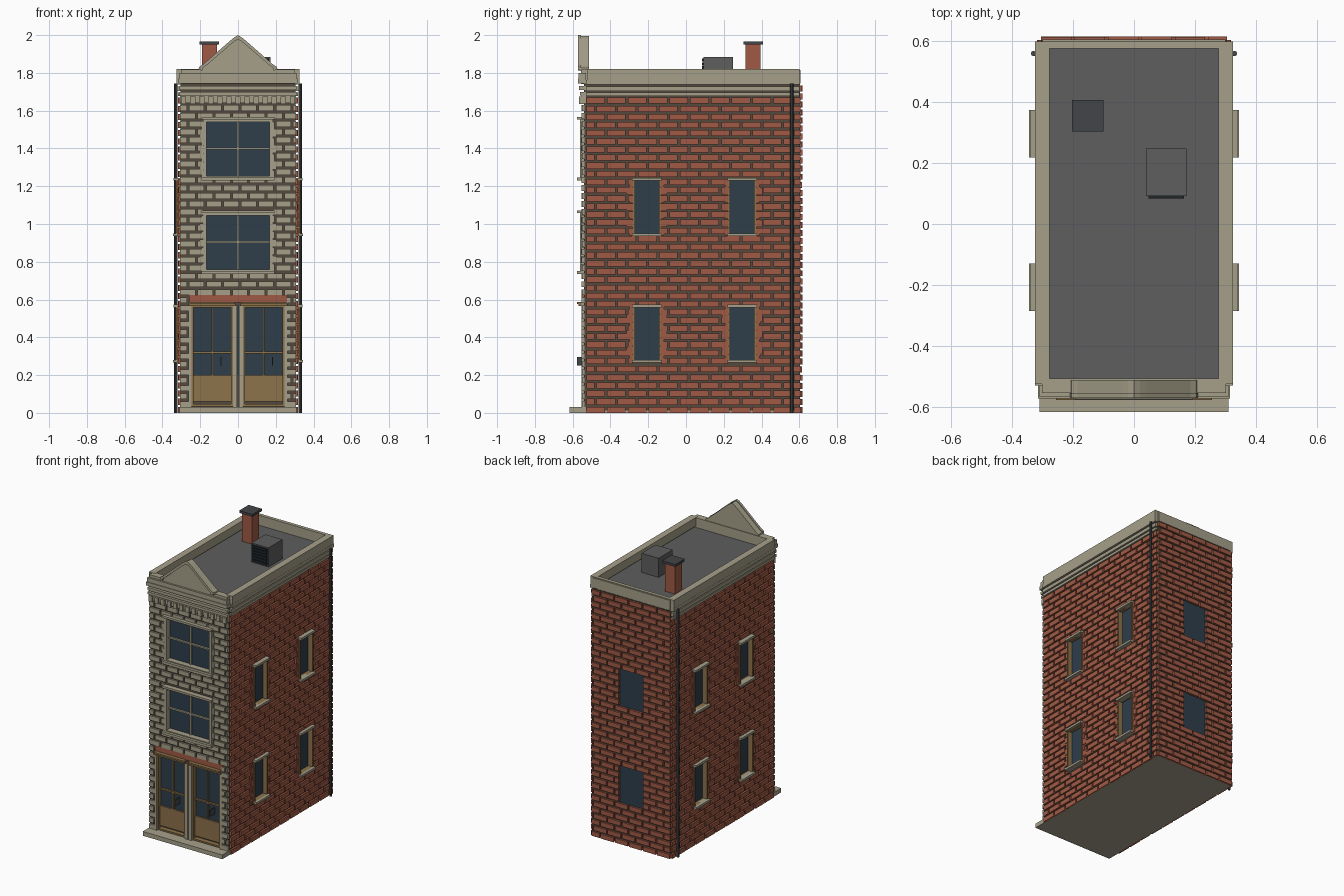
import bpy, bmesh, random

if "Cube" in bpy.data.objects:
    bpy.data.objects.remove(bpy.data.objects["Cube"])

random.seed(4)


def material(name, rgb):
    m = bpy.data.materials.new(name)
    lin = [(c / 255 / 12.92) if c < 11 else ((c / 255 + 0.055) / 1.055) ** 2.4 for c in rgb]
    m.diffuse_color = (*lin, 1)
    m.use_nodes = True
    m.node_tree.nodes["Principled BSDF"].inputs["Base Color"].default_value = m.diffuse_color
    return m


STONE = material("pale_stone", (166, 160, 138))
BRICK = material("red_brick", (160, 90, 70))
MORTAR = material("dark_mortar", (84, 72, 62))
GLASS = material("blue_glass", (46, 61, 74))
WOOD = material("tan_wood", (140, 114, 74))
ROOF = material("roof_grey", (94, 94, 94))
METAL = material("dark_metal", (66, 69, 72))
GRILLE = material("grille_black", (32, 38, 42))


def mesh_object(name, bm, mat):
    bmesh.ops.recalc_face_normals(bm, faces=bm.faces)
    me = bpy.data.meshes.new(name)
    bm.to_mesh(me)
    bm.free()
    me.materials.append(mat)
    ob = bpy.data.objects.new(name, me)
    bpy.context.collection.objects.link(ob)
    return ob


def boxes(name, mat, items):
    """One object from boxes given as x0, x1, y0, y1, z0, z1."""
    bm = bmesh.new()
    for b in items:
        v = [bm.verts.new((x, y, z)) for x in b[0:2] for y in b[2:4] for z in b[4:6]]
        for f in ((0, 1, 3, 2), (4, 6, 7, 5), (0, 4, 5, 1), (2, 3, 7, 6), (0, 2, 6, 4), (1, 5, 7, 3)):
            bm.faces.new([v[i] for i in f])
    return mesh_object(name, bm, mat)


def on_wall(wall, u0, u1, d0, d1, z0, z1):
    """Box on a wall: u runs along it, d stands out from its mortar face."""
    if wall == "front":
        return (u0, u1, -0.54 - d1, -0.54 - d0, z0, z1)
    if wall == "back":
        return (u0, u1, 0.603 + d0, 0.603 + d1, z0, z1)
    if wall == "right":
        return (0.305 + d0, 0.305 + d1, u0, u1, z0, z1)
    return (-0.305 - d1, -0.305 - d0, u0, u1, z0, z1)


def ring(wall, u0, u1, z0, z1, w, d0, d1):
    """Four bars framing an opening, w wide on the inside."""
    return [on_wall(wall, u0, u0 + w, d0, d1, z0, z1), on_wall(wall, u1 - w, u1, d0, d1, z0, z1),
            on_wall(wall, u0 + w, u1 - w, d0, d1, z0, z0 + w),
            on_wall(wall, u0 + w, u1 - w, d0, d1, z1 - w, z1)]


def brick_wall(name, wall, mat, u0, u1, z0, z1, holes, length, depth):
    rows = round((z1 - z0) / 0.0428)
    pitch, gap, items = (z1 - z0) / rows, 0.011, []
    for r in range(rows):
        a, b = z0 + r * pitch, z0 + (r + 1) * pitch - gap
        mid = (a + b) / 2
        u = u0 - (length / 2 if r % 2 else 0)
        while u < u1:
            spans = [(max(u, u0), min(u + length - gap, u1))]
            for h0, h1, hz0, hz1 in holes:
                if hz0 < mid < hz1:
                    spans = [s for p, q in spans for s in ((p, min(q, h0)), (max(p, h1), q))]
            items += [on_wall(wall, p, q, -0.002, depth + random.uniform(-0.0015, 0.0015), a, b)
                      for p, q in spans if q - p > 0.008]
            u += length
    boxes(name, mat, items)


SIDES = ("left", "right")
side_windows = [(c - 0.075, c + 0.075, z, z + 0.3) for c in (-0.207, 0.297) for z in (0.27, 0.94)]
back_windows = [(-0.095, 0.095, z, z + 0.28) for z in (0.285, 0.965)]
front_windows = [(-0.185, 0.185, z, z + 0.325) for z in (0.74, 1.235)]
shop = (-0.26, 0.26, 0.03, 0.625)

# wall core with recessed openings
core = boxes("wall_core", MORTAR, [(-0.305, 0.305, -0.54, 0.603, 0.012, 1.74)])
cuts = [on_wall("front", *w[:2], -0.025, 0.1, *w[2:]) for w in front_windows + [shop]]
cuts += [on_wall("back", *w[:2], -0.012, 0.1, *w[2:]) for w in back_windows]
cuts += [on_wall(s, *w[:2], -0.018, 0.1, *w[2:]) for s in SIDES for w in side_windows]
cutter = boxes("opening_cutter", MORTAR, cuts)
cutter.hide_render = True
cutter.hide_viewport = True
mod = core.modifiers.new("openings", "BOOLEAN")
mod.object = cutter
mod.operation = "DIFFERENCE"
mod.solver = "EXACT"

# base slab and doorstep
boxes("base_slab", STONE, [(-0.31, 0.31, -0.53, 0.603, 0, 0.012), (-0.31, 0.31, -0.617, -0.53, 0, 0.03)])

# brickwork
brick_wall("front_bricks", "front", STONE, -0.306, 0.306, 0.03, 1.64, front_windows + [shop], 0.092, 0.012)
brick_wall("back_bricks", "back", BRICK, -0.305, 0.305, 0.0, 1.745, back_windows, 0.11, 0.012)
for s in SIDES:
    brick_wall(s + "_bricks", s, BRICK, -0.528, 0.605, 0.0, 1.68, side_windows, 0.11, 0.012)

# glass panes
boxes("front_glass", GLASS, [on_wall("front", *w[:2], -0.027, -0.020, *w[2:]) for w in front_windows]
      + [on_wall("front", -0.25, 0.25, -0.027, -0.020, 0.2, 0.57)])
boxes("back_glass", GLASS, [on_wall("back", *w[:2], -0.013, -0.006, *w[2:]) for w in back_windows])
boxes("side_glass", GLASS, [on_wall(s, *w[:2], -0.02, -0.012, *w[2:]) for s in SIDES for w in side_windows])

# side window frames, sills, lintels and red brick quoins
frames, sills, quoins = [], [], []
for s in SIDES:
    for a, b, z0, z1 in side_windows:
        frames += ring(s, a, b, z0, z1, 0.011, -0.018, 0.022)
        sills += [on_wall(s, a - 0.003, b + 0.003, 0, 0.04, z0 - 0.004, z0 + 0.011),
                  on_wall(s, a - 0.003, b + 0.003, 0, 0.036, z1 - 0.011, z1 + 0.004)]
        for k in range(7):
            w, z = (0.032 if k % 2 else 0.016), z0 + k * 0.0428
            quoins += [on_wall(s, a - w, a, 0, 0.016, z, z + 0.037), on_wall(s, b, b + w, 0, 0.016, z, z + 0.037)]
boxes("side_window_frames", WOOD, frames)
boxes("side_sills_and_lintels", STONE, sills)
boxes("side_window_quoins", BRICK, quoins)

# front window surrounds, bars and sills
trim = []
for a, b, z0, z1 in front_windows:
    m = (z0 + z1) / 2 + 0.003
    trim += ring("front", a, b, z0, z1, 0.019, -0.025, 0.02)
    trim += [on_wall("front", -0.005, 0.005, -0.02, -0.008, z0, z1),
             on_wall("front", a, b, -0.02, -0.006, m - 0.005, m + 0.005),
             on_wall("front", a - 0.008, b + 0.008, 0, 0.038, z0 - 0.006, z0 + 0.012),
             on_wall("front", a - 0.008, b + 0.008, 0, 0.036, z1 - 0.008, z1 + 0.006)]
    for k in range(7):
        w, z = (0.018 if k % 2 else 0.008), z0 + 0.012 + k * 0.0428
        trim += [on_wall("front", a - w, a, 0, 0.015, z, z + 0.037), on_wall("front", b, b + w, 0, 0.015, z, z + 0.037)]
boxes("front_window_trim", STONE, trim)

# shopfront: lintel, centre post, two glazed bays with panels and handles
boxes("shop_lintel", BRICK, [on_wall("front", -0.26, 0.26, -0.025, 0.012, 0.585, 0.625)])
boxes("shop_posts", STONE, [on_wall("front", -0.026, -0.004, -0.025, 0.014, 0.03, 0.57),
                            on_wall("front", 0.004, 0.026, -0.025, 0.014, 0.03, 0.57),
                            on_wall("front", -0.262, -0.246, -0.025, 0.014, 0.03, 0.585),
                            on_wall("front", 0.246, 0.262, -0.025, 0.014, 0.03, 0.585)])
wood, handles = [], []
for c in (-0.136, 0.136):
    wood += ring("front", c - 0.11, c + 0.11, 0.035, 0.57, 0.011, -0.025, 0.008)
    wood += [on_wall("front", c - 0.1, c + 0.1, -0.025, -0.008, 0.06, 0.2),
             on_wall("front", c - 0.1, c + 0.1, -0.022, -0.006, 0.314, 0.324),
             on_wall("front", c - 0.004, c + 0.004, -0.022, -0.008, 0.2, 0.56),
             on_wall("front", c - 0.125, c + 0.125, -0.02, 0.03, 0.565, 0.577),
             on_wall("front", c - 0.12, c + 0.12, -0.02, 0.038, 0.577, 0.588)]
    handles += [on_wall("front", c + 0.044, c + 0.05, -0.02, 0.036, 0.25, 0.295)]
boxes("shop_woodwork", WOOD, wood)
boxes("door_handles", METAL, handles)

# side cornice bands
boxes("side_cornice", STONE, [on_wall(s, -0.53, 0.6, -0.01, d, z0, z1) for s in SIDES for d, z0, z1 in
                              ((0.013, 1.678, 1.696), (0.017, 1.704, 1.728), (0.021, 1.738, 1.762))])

# front cornice with dentils
bands = [on_wall("front", -w, w, -0.01, d, z0, z1) for w, d, z0, z1 in
         ((0.306, 0.014, 1.64, 1.682), (0.31, 0.022, 1.68, 1.698), (0.31, 0.026, 1.71, 1.73),
          (0.315, 0.033, 1.745, 1.77), (0.31, 0.028, 1.77, 1.80))]
bands += [on_wall("front", -0.288 + k * 0.048 - 0.014, -0.288 + k * 0.048 + 0.014, 0, 0.027, 1.635, 1.675)
          for k in range(13)]
boxes("front_cornice", STONE, bands)

# parapet and roof deck
boxes("parapet", STONE, [(-0.325, -0.278, -0.525, 0.6, 1.76, 1.82), (0.278, 0.325, -0.525, 0.6, 1.76, 1.82),
                         (-0.278, 0.278, 0.576, 0.6, 1.74, 1.82), (-0.30, 0.30, 0.59, 0.606, 1.745, 1.815),
                         (-0.302, 0.302, -0.555, -0.508, 1.74, 1.818)])
boxes("roof_deck", ROOF, [(-0.29, 0.29, -0.52, 0.59, 1.73, 1.75)])

# gable with a raised rim
half = [(-0.21, 1.815), (-0.205, 1.832), (-0.185, 1.845), (-0.16, 1.867), (-0.04, 1.972), (-0.02, 1.988), (0, 2.0)]
outline = half + [(-x, z) for x, z in half[-2::-1]]
inner = [(x * 0.9, 1.80 + (z - 1.80) * 0.89) for x, z in outline]


def prism(bm, pts, y0, y1):
    f = bm.faces.new([bm.verts.new((x, y0, z)) for x, z in pts])
    new = bmesh.ops.extrude_face_region(bm, geom=[f])["geom"]
    bmesh.ops.translate(bm, vec=(0, y1 - y0, 0), verts=[g for g in new if isinstance(g, bmesh.types.BMVert)])


bm = bmesh.new()
prism(bm, [(x, z - 0.006) for x, z in outline], -0.558, -0.513)
for i in range(len(outline) - 1):
    prism(bm, [outline[i], outline[i + 1], inner[i + 1], inner[i]], -0.572, -0.556)
mesh_object("front_gable", bm, STONE)

# chimney and rooftop unit
boxes("chimney_stack", BRICK, [(-0.19, -0.112, 0.315, 0.395, 1.75, 1.95)])
boxes("chimney_cap", METAL, [(-0.203, -0.1, 0.304, 0.408, 1.95, 1.967)])
boxes("rooftop_unit", ROOF, [(0.04, 0.173, 0.092, 0.248, 1.75, 1.885)])
boxes("rooftop_grille", GRILLE, [(0.048, 0.165, 0.084, 0.092, 1.76 + k * 0.02, 1.776 + k * 0.02) for k in range(6)])

# drainpipes
bm = bmesh.new()
for x in (-0.33, 0.33):
    pipe = bmesh.ops.create_cone(bm, cap_ends=True, segments=8, radius1=0.009, radius2=0.009, depth=1.745)
    bmesh.ops.translate(bm, vec=(x, 0.56, 0.8725), verts=pipe["verts"])
mesh_object("drainpipes", bm, METAL)
